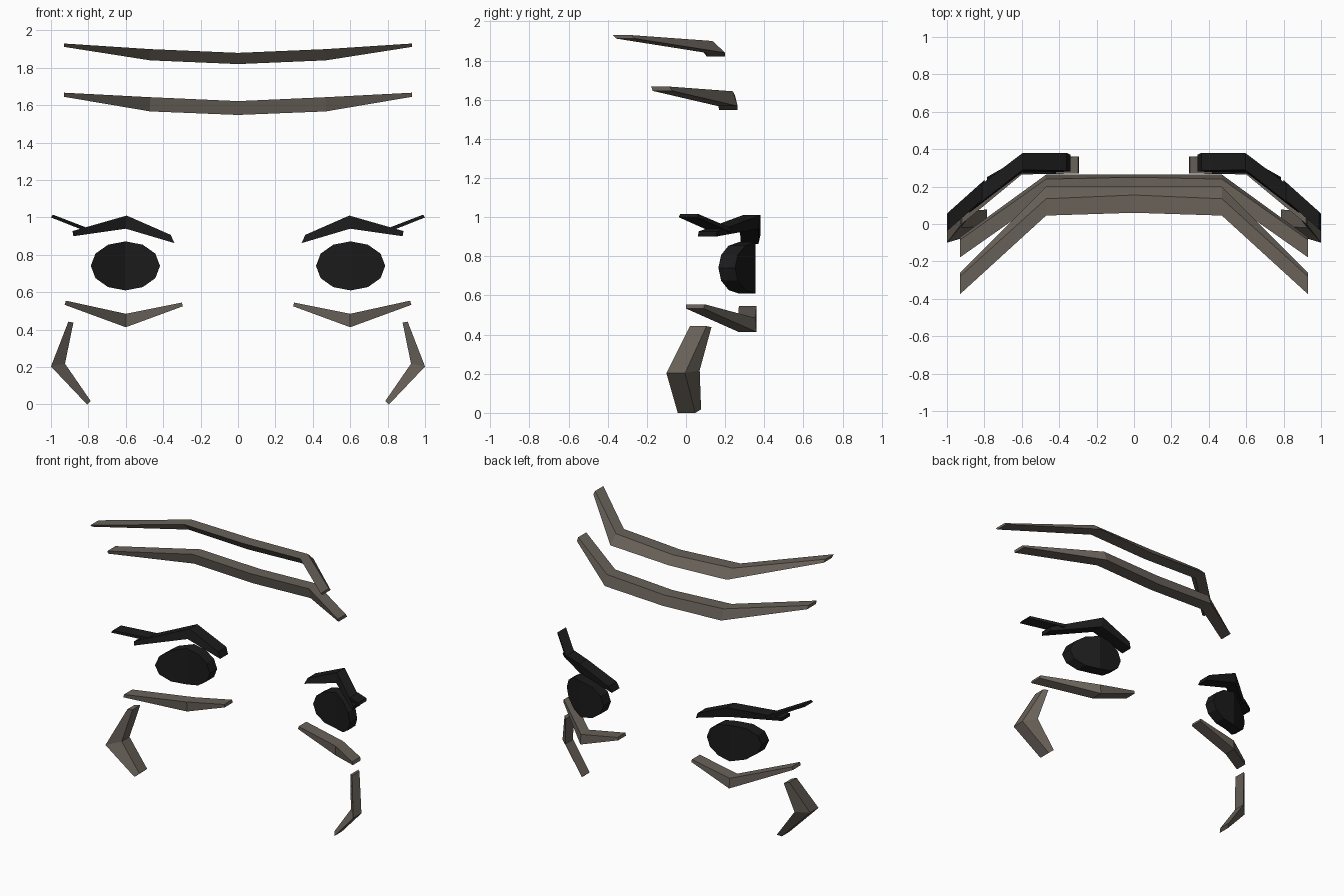
import bpy, bmesh, math

if "Cube" in bpy.data.objects:
    bpy.data.objects.remove(bpy.data.objects["Cube"])


def material(name, rgb):
    m = bpy.data.materials.new(name)
    m.diffuse_color = (*rgb, 1)
    m.use_nodes = True
    m.node_tree.nodes["Principled BSDF"].inputs["Base Color"].default_value = m.diffuse_color
    return m


BROWN = material("crease_brown", (0.14, 0.12, 0.10))
BLACK = material("lash_black", (0.011, 0.011, 0.011))


def finish(name, bm, mat, mirror):
    bmesh.ops.recalc_face_normals(bm, faces=bm.faces)
    me = bpy.data.meshes.new(name)
    bm.to_mesh(me)
    bm.free()
    me.materials.append(mat)
    ob = bpy.data.objects.new(name, me)
    bpy.context.collection.objects.link(ob)
    if mirror:
        ob.modifiers.new("mirror", 'MIRROR').use_mirror_merge = False
    return ob


def strip(name, sections, mat, mirror=True):
    """Four-sided bar; section = (x, z, y near, y far) for upper then lower edge."""
    bm = bmesh.new()
    rings = []
    for xt, zt, t0, t1, xb, zb, b0, b1 in sections:
        pts = [(xt, t0, zt), (xt, t1, zt), (xb, b1, zb), (xb, b0, zb)]
        rings.append([bm.verts.new(p) for p in pts])
    for a, b in zip(rings, rings[1:]):
        for i in range(4):
            j = (i + 1) % 4
            bm.faces.new((a[i], a[j], b[j], b[i]))
    bm.faces.new(rings[0])
    bm.faces.new(rings[-1])
    return finish(name, bm, mat, mirror)


def brow_crease(name, half):
    """Forehead crease: half sections from the centre outwards, reflected."""
    left = [(-s[0], *s[1:4], -s[4], *s[5:]) for s in reversed(half[1:])]
    return strip(name, left + half, BROWN, mirror=False)


# forehead creases
brow_crease("upper_forehead_crease", [
    (0, 1.88, 0.06, 0.155, 0, 1.82, 0.107, 0.20),
    (0.47, 1.90, 0.045, 0.135, 0.47, 1.84, 0.10, 0.20),
    (0.93, 1.93, -0.375, -0.28, 0.93, 1.912, -0.355, -0.26)])
brow_crease("lower_forehead_crease", [
    (0, 1.622, 0.155, 0.25, 0, 1.548, 0.17, 0.264),
    (0.47, 1.643, 0.145, 0.24, 0.47, 1.567, 0.165, 0.264),
    (0.93, 1.667, -0.178, -0.085, 0.93, 1.645, -0.17, -0.07)])

# upper eyelids and outer lashes
strip("upper_eyelid", [
    (0.36, 0.907, 0.285, 0.38, 0.34, 0.863, 0.28, 0.37),
    (0.595, 1.01, 0.29, 0.38, 0.60, 0.94, 0.275, 0.37),
    (0.885, 0.927, 0.065, 0.16, 0.88, 0.90, 0.06, 0.15)], BLACK)
strip("outer_lash", [
    (0.80, 0.942, 0.14, 0.235, 0.81, 0.925, 0.13, 0.225),
    (0.99, 1.015, -0.03, 0.065, 1.0, 1.0, -0.038, 0.055)], BLACK)

# lower eyelids
strip("lower_eyelid", [
    (0.30, 0.545, 0.27, 0.36, 0.295, 0.525, 0.27, 0.36),
    (0.60, 0.485, 0.265, 0.355, 0.60, 0.413, 0.27, 0.36),
    (0.92, 0.555, 0.0, 0.095, 0.927, 0.533, 0.0, 0.09)], BROWN)

# cheek creases (upper edge = outer side)
strip("cheek_crease", [
    (0.907, 0.443, 0.02, 0.105, 0.88, 0.438, 0.04, 0.13),
    (1.0, 0.203, -0.10, -0.005, 0.925, 0.218, -0.02, 0.07),
    (0.807, 0.0, -0.042, 0.047, 0.787, 0.018, -0.012, 0.077)], BROWN)

# eyes: twelve-sided discs folded along the middle to follow the face
bm = bmesh.new()
rims = []
for y in (0.27, 0.355):
    rim = []
    for i in range(12):
        a = math.pi / 2 + math.tau * i / 12
        dx = 0.185 * math.cos(a)
        if i == 0 or i == 6:
            dx = 0
        rim.append(bm.verts.new((0.602 + dx, y - 0.565 * max(dx, 0),
                                 0.741 + 0.131 * math.sin(a))))
    bm.faces.new(rim[0:7])
    bm.faces.new(rim[6:] + rim[:1])
    rims.append(rim)
for i in range(12):
    j = (i + 1) % 12
    bm.faces.new((rims[0][i], rims[0][j], rims[1][j], rims[1][i]))
finish("eye", bm, BLACK, True)
